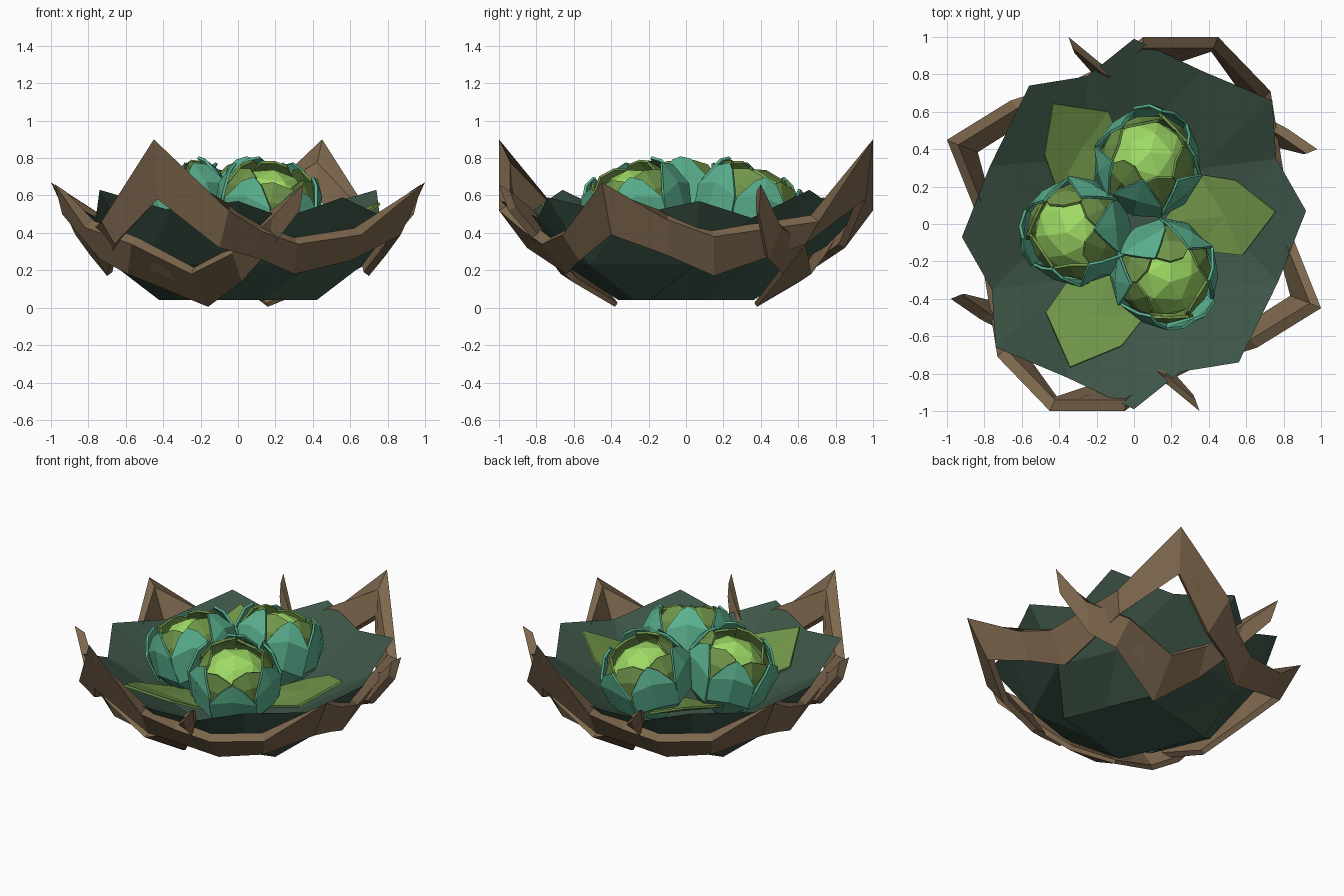
import bpy, bmesh, math
from math import sin, cos, radians
from mathutils import Matrix, Vector

if "Cube" in bpy.data.objects:
    bpy.data.objects.remove(bpy.data.objects["Cube"])


def material(name, rgb):
    m = bpy.data.materials.new(name)
    m.diffuse_color = [((c / 255 + 0.055) / 1.055) ** 2.4 for c in rgb] + [1]
    m.use_nodes = True
    m.node_tree.nodes["Principled BSDF"].inputs["Base Color"].default_value = m.diffuse_color
    return m


BARK = material("bark brown", (126, 104, 78))
DARK = material("dark green", (62, 86, 72))
TEAL = material("teal leaf", (90, 176, 142))
OLIVE = material("olive leaf", (113, 150, 74))
LIME = material("bright lime", (160, 220, 102))


def build(name, verts, faces, mat, thick=0.0, fix=False):
    me = bpy.data.meshes.new(name)
    me.from_pydata([tuple(v) for v in verts], [], faces)
    if fix:
        bm = bmesh.new()
        bm.from_mesh(me)
        bmesh.ops.recalc_face_normals(bm, faces=bm.faces)
        bm.to_mesh(me)
        bm.free()
    me.materials.append(mat)
    ob = bpy.data.objects.new(name, me)
    bpy.context.collection.objects.link(ob)
    if thick:
        s = ob.modifiers.new("thickness", "SOLIDIFY")
        s.thickness = thick
        s.offset = -1
    return ob


def turned(p):
    return (-p[0], -p[1], p[2])


# Leafy bowl: half of the rim (tip, notch, tip, ...), repeated by a half turn
half = [(0.92, 0.07, 0.57), (0.76, 0.35, 0.48), (0.74, 0.66, 0.63), (0.36, 0.82, 0.52),
        (0, 0.99, 0.57), (-0.25, 0.79, 0.48), (-0.56, 0.74, 0.59), (-0.77, 0.31, 0.49)]
rim = half + [turned(p) for p in half]
foot = [(0.42, -0.19, 0.04), (0.30, 0.09, 0.04), (0.18, 0.36, 0.04), (-0.12, 0.275, 0.04)]
base = foot + [turned(p) for p in foot]
mid, floor = [], []
for x, y, z in rim[::2]:
    a = math.atan2(y, x)
    mid.append((0.67 * cos(a), 0.65 * sin(a), 0.23))
    floor.append((0.44 * cos(a), 0.44 * sin(a), 0.28))
verts = rim + mid + base + floor
faces = [tuple(range(24, 32)), tuple(range(32, 40))]
for j in range(8):
    k = (j + 1) % 8
    tip, nxt, prv = 2 * j, 2 * j + 1, (2 * j - 1) % 16
    for ring in (16, 32):
        faces += [(ring + j, prv, tip), (ring + j, tip, nxt), (ring + j, nxt, ring + k)]
    faces.append((24 + j, 24 + k, 16 + k, 16 + j))
build("leaf_bowl", verts, faces, DARK, fix=True)


# Woody bands: box sections swept between an upper and a lower edge
def band(name, pairs, closed):
    n = len(pairs)
    verts, faces = [], []
    for (x, y, z), (u, v, w) in pairs:
        drop = (z - 0.55) * 0.35 if z > 0.55 else -0.035
        verts += [(x, y, z), (u, v, w), (u * 0.96, v * 0.96, w + 0.02),
                  (x * 0.94, y * 0.94, z - drop)]
    for i in range(n if closed else n - 1):
        p, q = 4 * i, 4 * ((i + 1) % n)
        for c in range(4):
            d = (c + 1) % 4
            faces.append((p + c, p + d, q + d, q + c))
    if not closed:
        faces += [(0, 1, 2, 3), tuple(4 * n - 4 + c for c in range(4))]
    build(name, verts, faces, BARK, fix=True)


crown = [((-0.45, -1, 0.90), (-0.43, -0.96, 0.58)),
         ((-0.05, -1, 0.52), (-0.10, -0.85, 0.32)),
         ((0.12, -0.87, 0.41), (0.12, -0.76, 0.26)),
         ((0.32, -0.77, 0.34), (0.30, -0.64, 0.18)),
         ((0.66, -0.66, 0.39), (0.60, -0.57, 0.25)),
         ((1.0, -0.45, 0.67), (0.87, -0.40, 0.39)),
         ((0.86, -0.10, 0.47), (0.79, -0.10, 0.28)),
         ((0.82, 0.15, 0.38), (0.70, 0.15, 0.17)),
         ((0.73, 0.71, 0.46), (0.66, 0.64, 0.34))]
band("crown_band", crown + [(turned(a), turned(b)) for a, b in crown], True)

sling = [((-0.98, -0.40, 0.66), (-0.94, -0.39, 0.50)),
         ((-0.82, -0.51, 0.43), (-0.74, -0.44, 0.26)),
         ((-0.57, -0.64, 0.34), (-0.59, -0.52, 0.18)),
         ((-0.25, -0.67, 0.18), (-0.16, -0.38, 0.005)),
         ((-0.03, -0.75, 0.29), (0.02, -0.61, 0.14)),
         ((0.18, -0.86, 0.48), (0.17, -0.77, 0.31)),
         ((0.35, -1.0, 0.66), (0.33, -0.95, 0.52))]
band("front_sling", sling, False)
band("back_sling", [(turned(a), turned(b)) for a, b in sling], False)

# Three broad flat leaves lying between the heads
for i, (ang, size) in enumerate(((5, 0.98), (124, 1.0), (246, 1.08))):
    pts = [(0.16, 0, 0.33), (0.38, 0.24, 0.38), (0.58, 0.19, 0.47), (0.78, 0, 0.55),
           (0.58, -0.22, 0.42), (0.32, -0.17, 0.34), (0.5, 0, 0.41)]
    R = Matrix.Rotation(radians(ang), 4, 'Z')
    build(f"flat_leaf_{i + 1}", [R @ Vector((x * size, y * size, z)) for x, y, z in pts],
          [(6, k, (k + 1) % 6) for k in range(6)], OLIVE, 0.015)


# Cabbage heads: faceted core wrapped in two rings of cupped leaves.
# Leaves facing the middle of the nest stand taller than those facing out.
def leaf_ring(name, M, count, r, rows, shift, mat, flare, lift):
    verts, faces = [], []
    for n in range(count):
        a0 = 2 * math.pi * n / count + shift
        s = len(verts)
        odd = n % 2
        for i, (lat, half_width, swell) in enumerate(rows):
            for c in (-1, 0, 1):
                la = radians(lat - 5 * odd - (8 if c else 0) - lift * cos(a0) * i / 3)
                a = a0 + c * radians(half_width)
                q = r * (swell + flare * (odd * i / 3 + (0.4 if c == 1 else 0)))
                verts.append(M @ Vector((q * cos(la) * cos(a), q * cos(la) * sin(a), q * sin(la))))
        for i in range(len(rows) - 1):
            for c in range(2):
                p = s + 3 * i + c
                faces.append((p, p + 1, p + 4, p + 3))
    build(name, verts, faces, mat, 0.015)


heads = [(0.07, 0.32, 75), (-0.30, -0.04, 187), (0.16, -0.26, -58)]
for i, (x, y, ang) in enumerate(heads):
    M = (Matrix.Translation((x, y, 0.51)) @ Matrix.Rotation(radians(ang), 4, 'Z')
         @ Matrix.Rotation(radians(15), 4, 'Y'))
    bm = bmesh.new()
    bmesh.ops.create_icosphere(bm, subdivisions=2, radius=0.235, matrix=M)
    me = bpy.data.meshes.new("core")
    bm.to_mesh(me)
    bm.free()
    me.materials.append(LIME)
    bpy.context.collection.objects.link(bpy.data.objects.new(f"head_core_{i + 1}", me))
    leaf_ring(f"head_inner_leaves_{i + 1}", M, 6, 0.262,
              [(-35, 20, 0.95), (0, 32, 1.0), (34, 33, 1.03), (58, 28, 1.08)],
              0.5, OLIVE, 0.05, 8)
    leaf_ring(f"head_outer_leaves_{i + 1}", M, 6, 0.29,
              [(-50, 16, 0.92), (-8, 31, 1.0), (27, 29, 1.04), (50, 14, 1.08)],
              math.pi, TEAL, 0.05, 8)
